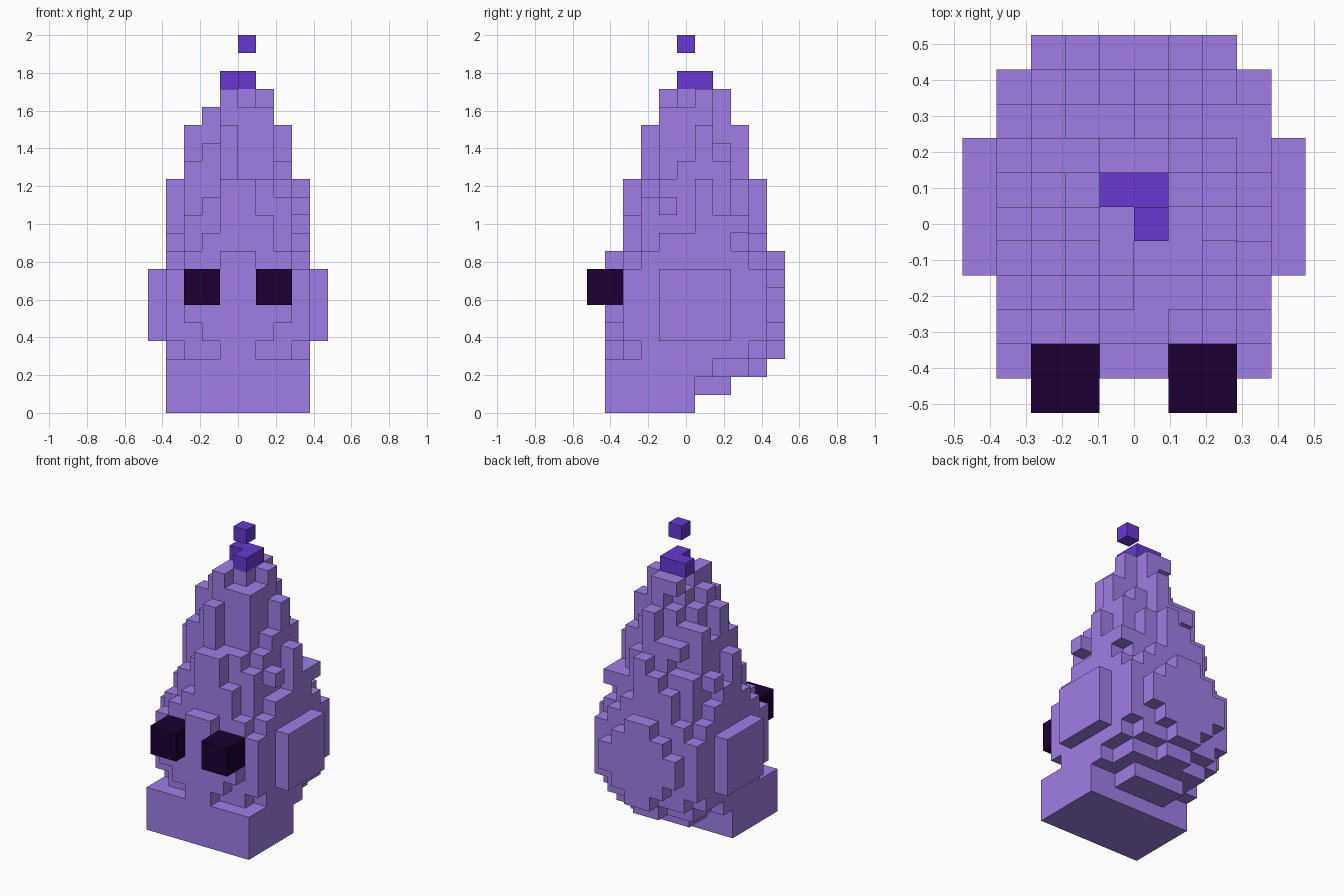
import bpy, bmesh, math, random
from mathutils import Vector

if "Cube" in bpy.data.objects:
    bpy.data.objects.remove(bpy.data.objects["Cube"])

random.seed(11)
V = 2 / 21                      # edge of one cube


def material(name, rgb):
    m = bpy.data.materials.new(name)
    m.diffuse_color = (*rgb, 1)
    m.use_nodes = True
    m.node_tree.nodes["Principled BSDF"].inputs["Base Color"].default_value = m.diffuse_color
    return m


lilac = material("lilac", (0.343, 0.208, 0.79))
violet = material("violet", (0.135, 0.040, 0.65))
black_plum = material("black plum", (0.011, 0.0, 0.032))


def box(x0, x1, y0, y1, z0, z1):
    return {(x, y, z) for x in range(x0, x1) for y in range(y0, y1) for z in range(z0, z1)}


def voxel_object(name, cells, mat):
    """Outer skin of a set of unit cubes."""
    bm = bmesh.new()
    for c in sorted(cells):
        for axis in range(3):
            for side in (0, 1):
                n = list(c)
                n[axis] += 1 if side else -1
                if tuple(n) in cells:
                    continue
                u, w = (axis + 1) % 3, (axis + 2) % 3
                verts = []
                for a, b in ((0, 0), (1, 0), (1, 1), (0, 1)):
                    p = Vector(c)
                    p[axis] += side
                    p[u] += a
                    p[w] += b
                    verts.append(bm.verts.new((p.x * V, (p.y - 5.5) * V, p.z * V)))
                bm.faces.new(verts if side else verts[::-1])
    bmesh.ops.remove_doubles(bm, verts=bm.verts, dist=V * 0.01)
    me = bpy.data.meshes.new(name)
    bm.to_mesh(me)
    bm.free()
    me.materials.append(mat)
    ob = bpy.data.objects.new(name, me)
    bpy.context.collection.objects.link(ob)
    return ob


# Round belly: disc radius for each layer, and half width of its front and back pads
belly = {2: 3.7, 3: 4.7, 4: 5.0, 5: 5.16, 6: 5.16, 7: 5.0, 8: 4.6, 9: 4.2}
pad = {3: 1, 4: 2, 5: 3, 6: 3, 7: 2, 8: 1}


def reach(z):
    """Half width of a cone layer in cubes."""
    return 4 if z < 13 else 3 if z < 16 else 2


def in_body(x, y, z):
    dx, dy = abs(x + 0.5), abs(y - 5.5)
    d = math.hypot(dx, dy)
    if z in belly:
        if dx > 4 and not (4 <= z < 8 and dy < 2):
            return False        # square side pads
        if dy > 4 and dx > pad.get(z, 0):
            return False
        return d < belly[z]
    # Rough cone above the belly
    lim = reach(z)
    if max(dx, dy) > lim or (z == 17 and x < -1) or (x, y, z) == (-1, 6, 17):
        return False
    spur = min(dx, dy) < 1 and max(dx, dy) == lim - 0.5 and (x + 0.5) * (y - 5.5) > 0
    return spur or d < 4.3 - 0.35 * (z - 9) + random.uniform(-0.65, 0.6)


# Eyes
eyes = {"left_eye": box(-3, -1, 0, 2, 6, 8), "right_eye": box(1, 3, 0, 2, 6, 8)}
for name, cells in eyes.items():
    voxel_object(name, cells, black_plum)

# Body with square foot and stepped underside
body = {c for c in sorted(box(-5, 5, 1, 11, 2, 18)) if in_body(*c)}
body |= box(-4, 4, 1, 6, 0, 3) | box(-2, 2, 6, 8, 1, 2)
for cells in eyes.values():
    body -= cells
voxel_object("body", body, lilac)

# Dark tip and floating cube
voxel_object("tip", {(-1, 6, 18), (0, 6, 18), (0, 5, 18)}, violet)
voxel_object("floating_cube", {(0, 5, 20)}, violet)
